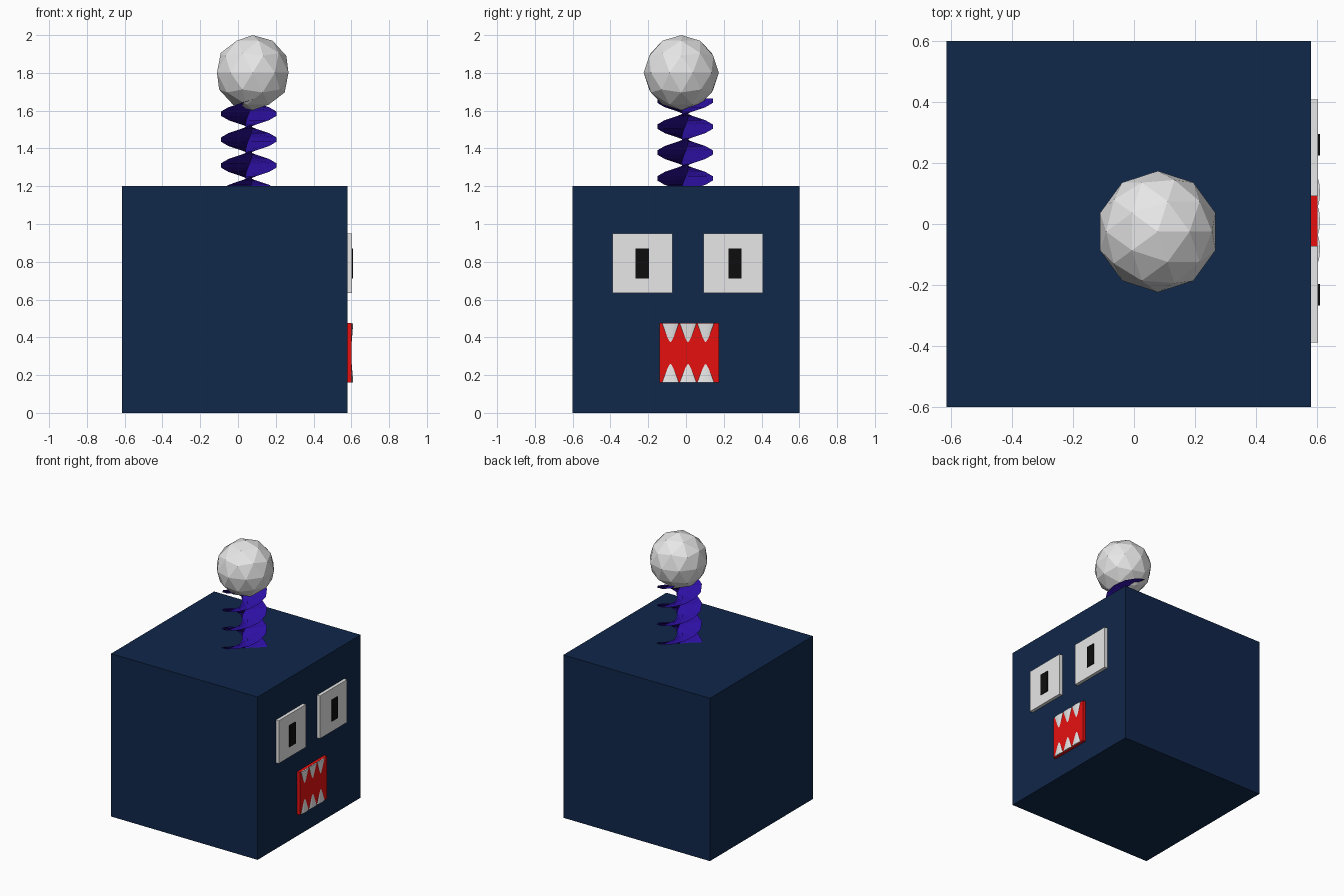
import bpy, bmesh, math
from mathutils import Matrix

if "Cube" in bpy.data.objects:
    bpy.data.objects.remove(bpy.data.objects["Cube"])


def material(name, r, g, b):
    m = bpy.data.materials.new(name)
    m.diffuse_color = (r, g, b, 1)
    m.use_nodes = True
    m.node_tree.nodes["Principled BSDF"].inputs["Base Color"].default_value = m.diffuse_color
    return m


NAVY = material("navy", 0.005, 0.02, 0.068)
PURPLE = material("purple", 0.026, 0.005, 0.36)
WHITE = material("white", 0.8, 0.8, 0.8)
RED = material("red", 0.8, 0.005, 0.005)
BLACK = material("black", 0.004, 0.004, 0.004)


def finish(bm, name, mat):
    bmesh.ops.recalc_face_normals(bm, faces=bm.faces)
    me = bpy.data.meshes.new(name)
    bm.to_mesh(me)
    bm.free()
    me.materials.append(mat)
    ob = bpy.data.objects.new(name, me)
    bpy.context.collection.objects.link(ob)
    return ob


def box(name, x, y, z, mat):
    """Box from (min, max) ranges."""
    bm = bmesh.new()
    mid = [(a + b) / 2 for a, b in (x, y, z)]
    size = [b - a for a, b in (x, y, z)]
    bmesh.ops.create_cube(bm, size=1, matrix=Matrix.Translation(mid) @ Matrix.Diagonal((*size, 1)))
    return finish(bm, name, mat)


def tooth(name, y, z_base, z_tip):
    """Flattened cone lying on the mouth plate."""
    bm = bmesh.new()
    h = z_tip - z_base
    place = Matrix.Translation((0.6, y, (z_base + z_tip) / 2))
    bmesh.ops.create_cone(bm, cap_ends=True, segments=12, radius1=1, radius2=0, depth=1,
                          matrix=place @ Matrix.Diagonal((0.01, 0.047, h, 1)))
    return finish(bm, name, WHITE)


# Body
FACE = 0.58
box("body", (-0.615, FACE), (-0.6, 0.6), (0, 1.2), NAVY)

# Eyes and pupils
for side, y, py in (("left", -0.23, -0.232), ("right", 0.25, 0.26)):
    box(side + "_eye", (FACE - 0.01, 0.604), (y - 0.158, y + 0.158), (0.635, 0.95), WHITE)
    box(side + "_pupil", (0.602, 0.61), (py - 0.035, py + 0.035), (0.712, 0.87), BLACK)

# Mouth with two rows of teeth
box("mouth", (FACE - 0.01, 0.602), (-0.14, 0.175), (0.16, 0.475), RED)
for i in range(3):
    y = -0.082 + i * 0.093
    tooth(f"upper_tooth_{i + 1}", y, 0.474, 0.35)
    tooth(f"lower_tooth_{i + 1}", y, 0.161, 0.283)

# Twisted spring: a thin strip turning as it rises
bm = bmesh.new()
rings = []
for k in range(-6, 16):
    a = (k + 0.5) * math.pi / 6
    z = 1.31 + (k + 0.5) * 0.137 / 6
    c, s = math.cos(a), math.sin(a)
    section = ((0.152, 0), (0, 0.018), (-0.152, 0), (0, -0.018))
    rings.append([bm.verts.new((0.057 + u * c - v * s, -0.005 + u * s + v * c, z)) for u, v in section])
for lo, hi in zip(rings, rings[1:]):
    for i in range(4):
        j = (i + 1) % 4
        bm.faces.new((lo[i], lo[j], hi[j], hi[i]))
bm.faces.new(rings[0])
bm.faces.new(rings[-1])
finish(bm, "spring", PURPLE)

# Ball on top
bm = bmesh.new()
bmesh.ops.create_icosphere(bm, subdivisions=2, radius=0.199,
                           matrix=Matrix.Translation((0.078, -0.025, 1.801)))
finish(bm, "ball", WHITE)
